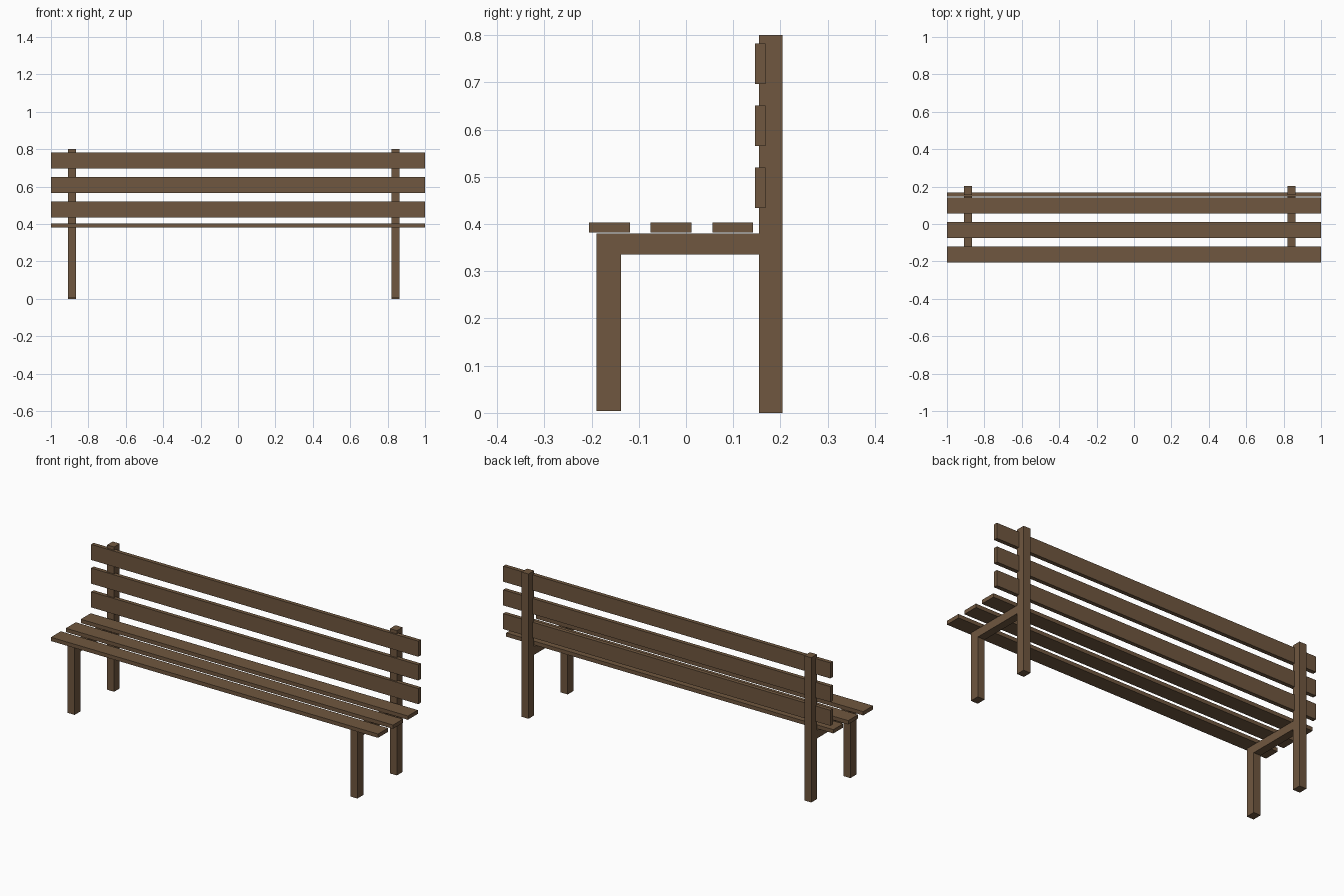
import bpy
import bmesh

if "Cube" in bpy.data.objects:
    bpy.data.objects.remove(bpy.data.objects["Cube"])

wood = bpy.data.materials.new("wood")
wood.diffuse_color = (0.16, 0.095, 0.05, 1)
wood.use_nodes = True
wood.node_tree.nodes["Principled BSDF"].inputs["Base Color"].default_value = wood.diffuse_color


def extrude_x(name, profile, x0, x1):
    """Extrude a closed (y, z) profile from x0 to x1."""
    bm = bmesh.new()
    face = bm.faces.new([bm.verts.new((x0, y, z)) for y, z in profile])
    res = bmesh.ops.extrude_face_region(bm, geom=[face])
    verts = [g for g in res["geom"] if isinstance(g, bmesh.types.BMVert)]
    bmesh.ops.translate(bm, verts=verts, vec=(x1 - x0, 0, 0))
    bmesh.ops.recalc_face_normals(bm, faces=bm.faces)
    mesh = bpy.data.meshes.new(name)
    bm.to_mesh(mesh)
    bm.free()
    mesh.materials.append(wood)
    obj = bpy.data.objects.new(name, mesh)
    bpy.context.collection.objects.link(obj)
    return obj


def bar(name, y0, y1, z0, z1, x0=-1.0, x1=1.0):
    return extrude_x(name, [(y0, z0), (y1, z0), (y1, z1), (y0, z1)], x0, x1)


# Side frames: tall back post, and front leg bent into the seat rail
leg_profile = [(-0.19, 0.004), (-0.138, 0.004), (-0.138, 0.335),
               (0.156, 0.335), (0.156, 0.38), (-0.19, 0.38)]
for side, x0, x1 in (("left", -0.909, -0.866), ("right", 0.82, 0.863)):
    bar(f"back_post_{side}", 0.155, 0.204, 0.0, 0.8, x0, x1)
    extrude_x(f"front_leg_and_rail_{side}", leg_profile, x0, x1)

# Seat and backrest slats
for i in range(3):
    y = -0.205 + 0.1303 * i
    bar(f"seat_slat_{i + 1}", y, y + 0.086, 0.382, 0.403)
    z = 0.434 + 0.131 * i
    bar(f"back_slat_{i + 1}", 0.146, 0.168, z, z + 0.086)
